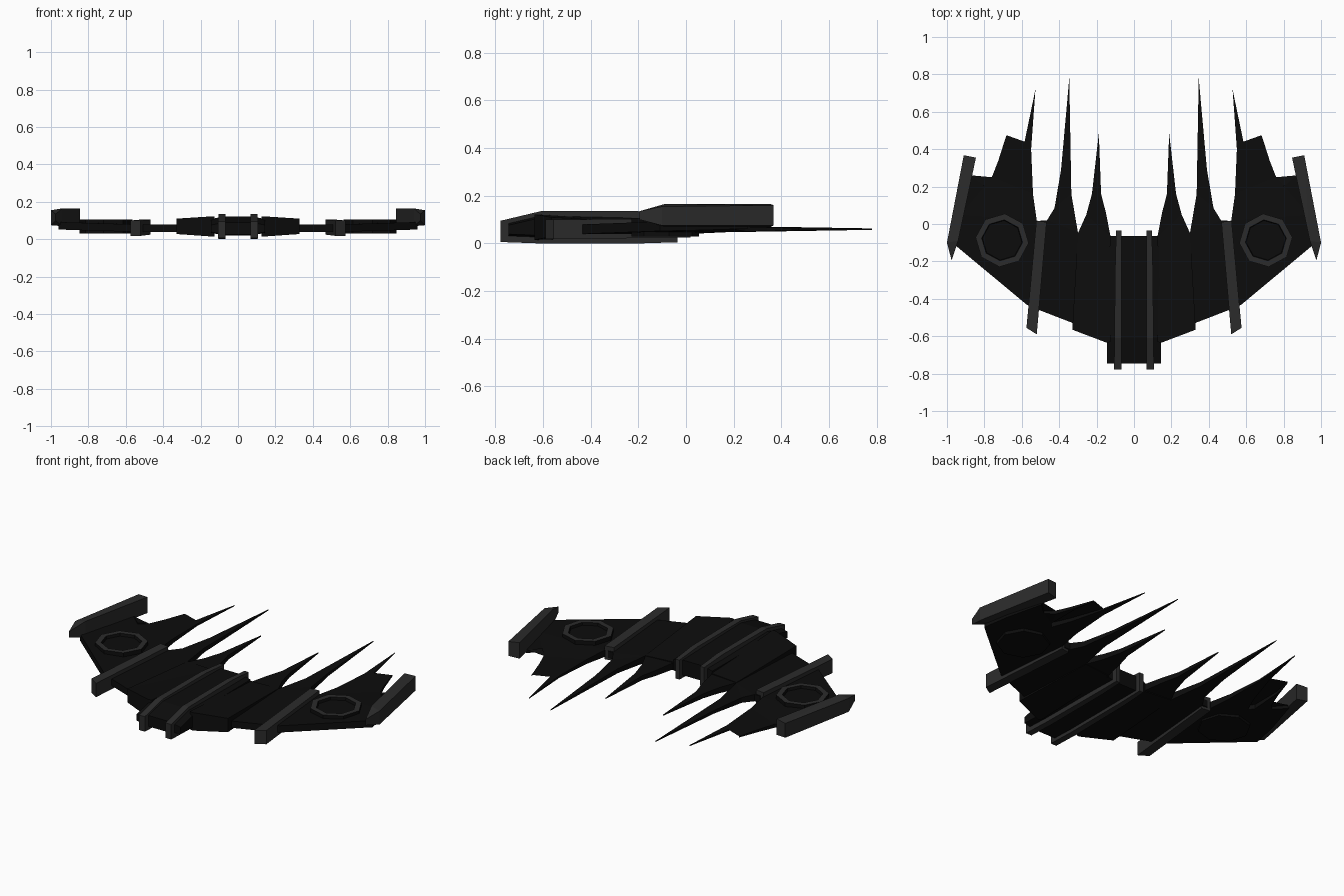
import bpy, bmesh, math

if "Cube" in bpy.data.objects:
    bpy.data.objects.remove(bpy.data.objects["Cube"])


def material(name, v):
    m = bpy.data.materials.new(name)
    m.diffuse_color = (v, v, v, 1)
    m.use_nodes = True
    m.node_tree.nodes["Principled BSDF"].inputs["Base Color"].default_value = m.diffuse_color
    return m


HULL = material("black hull", 0.0038)
TRIM = material("dark grey trim", 0.024)


def finish(bm, name, mats, mirror=True):
    bmesh.ops.recalc_face_normals(bm, faces=bm.faces)
    me = bpy.data.meshes.new(name)
    bm.to_mesh(me)
    bm.free()
    for m in mats:
        me.materials.append(m)
    ob = bpy.data.objects.new(name, me)
    bpy.context.collection.objects.link(ob)
    if mirror:
        ob.modifiers.new("mirror", "MIRROR").use_mirror_merge = False
    return ob


def slab(name, pts, mat):
    """Plate from plan points (x, y, bottom z, top z), mirrored in x."""
    bm = bmesh.new()
    lo = [bm.verts.new((x, y, a)) for x, y, a, b in pts]
    hi = [bm.verts.new((x, y, b)) for x, y, a, b in pts]
    bm.faces.new(lo[::-1])
    bm.faces.new(hi)
    n = len(pts)
    for i in range(n):
        j = (i + 1) % n
        bm.faces.new((lo[i], lo[j], hi[j], hi[i]))
    bmesh.ops.triangulate(bm, faces=[f for f in bm.faces if len(f.verts) > 4])
    return finish(bm, name, [mat])


def loft(name, sections, mat, mirror=True):
    """Skin over a list of (y, [(x, z), ...]) cross-sections."""
    bm = bmesh.new()
    rings = [[bm.verts.new((x, y, z)) for x, z in prof] for y, prof in sections]
    bm.faces.new(rings[0])
    bm.faces.new(rings[-1][::-1])
    n = len(rings[0])
    for a, b in zip(rings, rings[1:]):
        for i in range(n):
            j = (i + 1) % n
            bm.faces.new((a[i], a[j], b[j], b[i]))
    return finish(bm, name, [mat], mirror)


def thin(pts):
    """Give plan points a wing thickness that tapers towards the spike tips."""
    out = []
    for x, y in pts:
        h = 0.02 if y < 0.03 else max(0.003, 0.018 - 0.03 * y)
        c = 0.06 + (0.012 if x > 0.79 else 0)
        out.append((x, y, c - h, c + h))
    return out


# central hull: hexagonal-style section, pinched at the nose
def hull(w, lo, hi):
    s = 0.014
    return [(-w, lo + s), (-w / 2, lo), (w / 2, lo), (w, lo + s),
            (w, hi - s), (w / 2, hi), (-w / 2, hi), (-w, hi - s)]


loft("central_hull", [(-0.745, hull(0.145, 0.025, 0.09)), (-0.61, hull(0.145, 0.02, 0.122)),
                      (-0.065, hull(0.128, 0.02, 0.11))], HULL, False)


# twin rails along the hull
def rail(x0, x1, lo, hi):
    return [(x0, lo), (x1, lo), (x1, hi), (x0, hi)]


loft("hull_rail", [(-0.778, rail(0.068, 0.106, 0.006, 0.095)), (-0.61, rail(0.067, 0.105, 0, 0.135)),
                   (-0.2, rail(0.067, 0.1, 0, 0.135)), (-0.035, rail(0.068, 0.095, 0.005, 0.12))], TRIM)

# thick wedge panel beside the hull, and its spike
slab("inner_panel", [(0.125, -0.63, 0.015, 0.122), (0.145, -0.635, 0.015, 0.122),
                     (0.33, -0.565, 0.028, 0.11), (0.30, -0.045, 0.038, 0.082),
                     (0.125, -0.06, 0.035, 0.085)], HULL)
slab("inner_spike", thin([(0.125, -0.07), (0.30, -0.05), (0.255, 0.05), (0.225, 0.16),
                          (0.188, 0.485), (0.176, 0.16), (0.15, 0.06)]), HULL)

# middle wing with the longest spike
slab("middle_wing", thin([(0.30, -0.54), (0.52, -0.455), (0.50, 0.02), (0.465, 0.02),
                          (0.425, 0.085), (0.39, 0.29), (0.346, 0.78), (0.335, 0.16),
                          (0.30, -0.045)]), HULL)

# slanted rail between middle and outer wing
slab("wing_rail", [(0.52, -0.59, 0.018, 0.1), (0.575, -0.555, 0.018, 0.1),
                   (0.522, 0.018, 0.025, 0.105), (0.467, 0.01, 0.025, 0.105)], TRIM)

# outer wing with two spikes
slab("outer_wing", thin([(0.51, -0.46), (0.575, -0.43), (0.96, -0.11), (0.93, 0.05), (0.87, 0.26),
                         (0.80, 0.20), (0.76, 0.25), (0.725, 0.34), (0.682, 0.475),
                         (0.708, 0.35), (0.715, 0.16), (0.69, 0.13), (0.645, 0.24),
                         (0.585, 0.44), (0.527, 0.72), (0.55, 0.4), (0.54, 0.16),
                         (0.52, 0.02), (0.49, 0.0)]), HULL)

# blade at the wing tip, pointed at the nose
slab("wing_tip", [(0.845, 0.355, 0.07, 0.165), (0.91, 0.368, 0.075, 0.16),
                  (1.0, -0.1, 0.075, 0.155), (0.975, -0.195, 0.10, 0.135),
                  (0.94, -0.09, 0.07, 0.165)], TRIM)

# octagonal pod with a trim ring and sunken centre
bm = bmesh.new()
ring = [bm.verts.new((0.705 + 0.143 * math.cos(a), -0.087 + 0.143 * math.sin(a), 0.03))
        for a in (math.radians(6 + 45 * i) for i in range(8))]
base = bm.faces.new(ring)
ext = bmesh.ops.extrude_face_region(bm, geom=[base], use_keep_orig=True)
top_verts = [g for g in ext["geom"] if isinstance(g, bmesh.types.BMVert)]
for v in top_verts:
    v.co.z = 0.106
bm.normal_update()
top = next(f for f in bm.faces if all(v in top_verts for v in f.verts))
for f in bmesh.ops.inset_region(bm, faces=[top], thickness=0.033)["faces"]:
    f.material_index = 1
bmesh.ops.inset_region(bm, faces=[top], thickness=0.004)
for v in top.verts:
    v.co.z = 0.09
finish(bm, "wing_pod", [HULL, TRIM])
